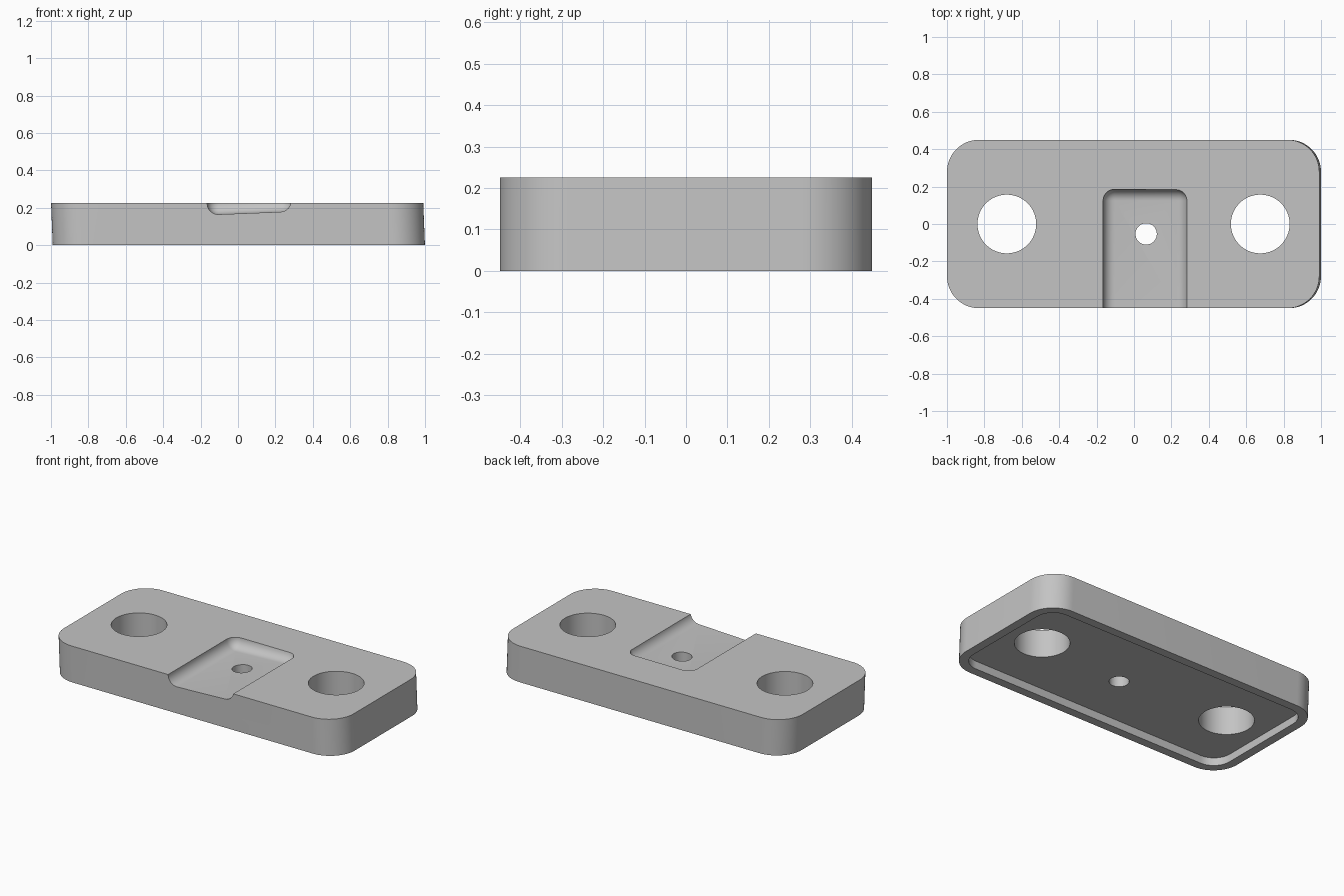
import bpy, bmesh, math
from mathutils import Matrix

cube = bpy.data.objects.get("Cube")
if cube:
    bpy.data.objects.remove(cube, do_unlink=True)

LEAN = 0.04          # slight sideways lean of the end walls and the slot
HEIGHT = 0.225

grey = bpy.data.materials.new("light_grey")
grey.use_nodes = True
colour = (0.55, 0.55, 0.55, 1)
grey.diffuse_color = colour
grey.node_tree.nodes["Principled BSDF"].inputs["Base Color"].default_value = colour


def make_object(name, bm):
    bmesh.ops.recalc_face_normals(bm, faces=bm.faces)
    mesh = bpy.data.meshes.new(name)
    bm.to_mesh(mesh)
    bm.free()
    mesh.materials.append(grey)
    obj = bpy.data.objects.new(name, mesh)
    bpy.context.collection.objects.link(obj)
    return obj


def rounded_prism(name, half_x, half_y, radius, z0, z1, steps=16):
    """Upright rounded rectangle whose end walls lean slightly."""
    bm = bmesh.new()
    verts = []
    for corner, (sx, sy) in enumerate([(1, 1), (-1, 1), (-1, -1), (1, -1)]):
        for i in range(steps + 1):
            a = math.pi / 2 * (corner + i / steps)
            x = sx * (half_x - radius) + radius * math.cos(a)
            y = sy * (half_y - radius) + radius * math.sin(a)
            verts.append(bm.verts.new((x, y, z0)))
    base = bm.faces.new(verts)
    top = bmesh.ops.extrude_face_region(bm, geom=[base])["geom"]
    moved = [v for v in top if isinstance(v, bmesh.types.BMVert)]
    bmesh.ops.translate(bm, verts=moved, vec=(0, 0, z1 - z0))
    for v in bm.verts:
        v.co.x += (HEIGHT / 2 - v.co.z) * LEAN
    return make_object(name, bm)


def hole_cutter(name, x, y, radius):
    bm = bmesh.new()
    bmesh.ops.create_cone(bm, cap_ends=True, segments=64, radius1=radius,
                          radius2=radius, depth=1,
                          matrix=Matrix.Translation((x, y, 0.1)))
    return make_object(name, bm)


def slot_cutter(name, x, width, y0, y1, floor, radius):
    """Round-edged block, tilted, that opens through the front wall."""
    bm = bmesh.new()
    depth = 0.4
    bmesh.ops.create_cube(bm, size=1, matrix=Matrix.Diagonal((width, y1 - y0, depth, 1)))
    bmesh.ops.bevel(bm, geom=bm.edges[:], offset=radius, segments=8,
                    profile=0.5, affect='EDGES')
    place = (Matrix.Translation((x, (y0 + y1) / 2, floor))
             @ Matrix.Rotation(-LEAN, 4, 'Y')
             @ Matrix.Translation((0, 0, depth / 2)))
    bmesh.ops.transform(bm, matrix=place, verts=bm.verts)
    return make_object(name, bm)


# Main plate
plate = rounded_prism("mounting_plate", 0.995, 0.45, 0.17, 0, HEIGHT)

# Underside recess, top slot, two large holes and one small hole
cutters = [
    rounded_prism("underside_recess", 0.94, 0.395, 0.115, -0.1, 0.05),
    slot_cutter("top_slot", 0.062, 0.45, -0.7, 0.185, 0.171, 0.06),
    hole_cutter("right_hole", -0.68, 0, 0.157),
    hole_cutter("left_hole", 0.675, 0, 0.157),
    hole_cutter("small_hole", 0.065, -0.053, 0.057),
]

bpy.ops.object.select_all(action='DESELECT')
plate.select_set(True)
bpy.context.view_layer.objects.active = plate
for cutter in cutters:
    cutter.hide_render = True
    mod = plate.modifiers.new(cutter.name, 'BOOLEAN')
    mod.operation = 'DIFFERENCE'
    mod.solver = 'EXACT'
    mod.object = cutter
    bpy.ops.object.modifier_apply(modifier=mod.name)
for cutter in cutters:
    bpy.data.objects.remove(cutter, do_unlink=True)

bpy.ops.object.shade_smooth_by_angle(angle=math.radians(30))
